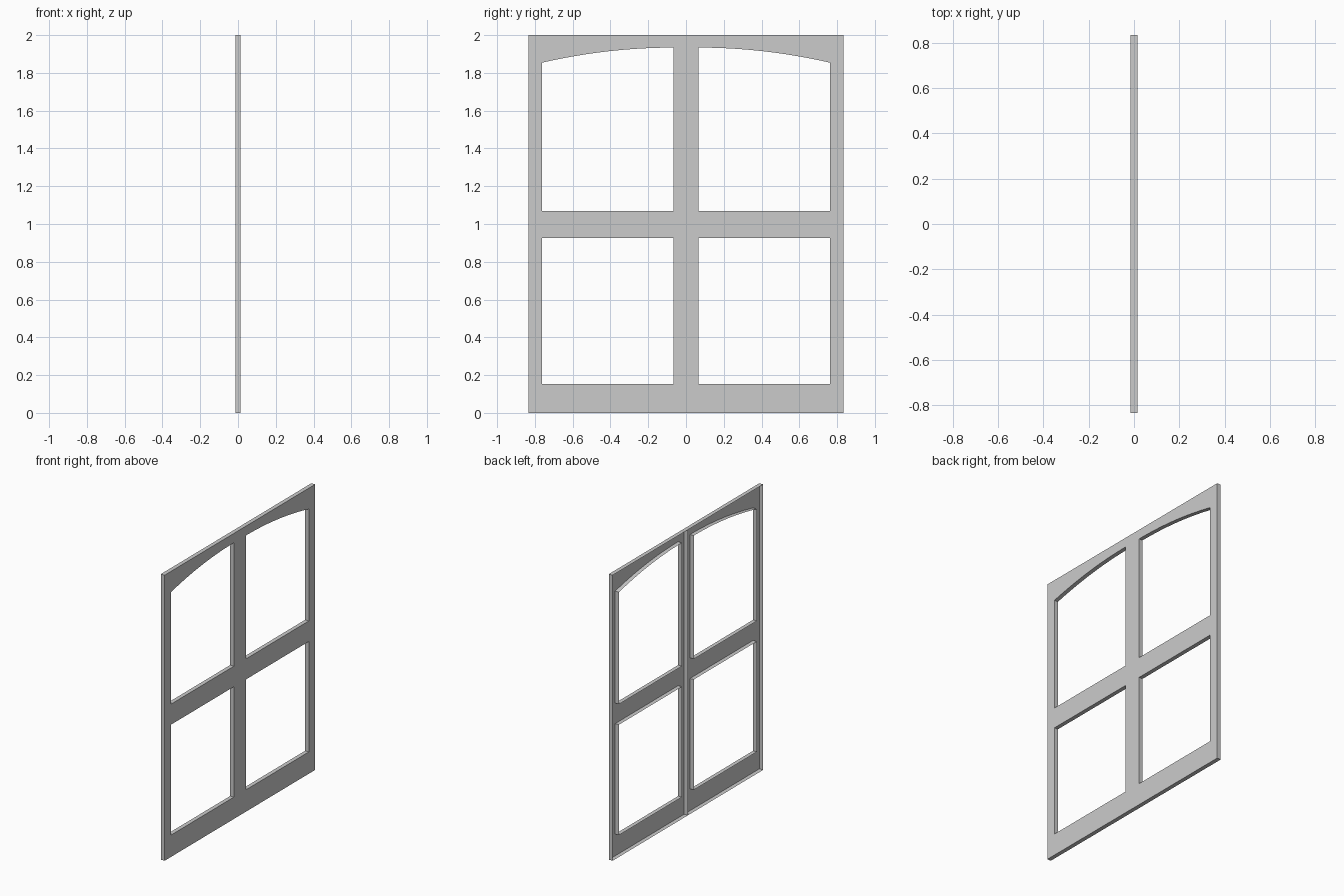
import bpy, bmesh

if "Cube" in bpy.data.objects:
    bpy.data.objects.remove(bpy.data.objects["Cube"])

W, H, T = 0.833, 2.0, 0.0145          # half width, height, half thickness
Y0, Y1 = 0.066, 0.763                 # opening sides
ARCH_LOW, ARCH_TOP, STEPS = 1.854, 1.934, 16


def make_object(name, bm):
    mesh = bpy.data.meshes.new(name)
    bm.to_mesh(mesh)
    bm.free()
    obj = bpy.data.objects.new(name, mesh)
    bpy.context.collection.objects.link(obj)
    return obj


def add_loop(bm, points):
    verts = [bm.verts.new((T, y, z)) for y, z in points]
    return [bm.edges.new((verts[i - 1], v)) for i, v in enumerate(verts)]


# Outlines of one leaf: outer edge, lower opening, arched upper opening
outer = [(0, 0), (W, 0), (W, H), (0, H)]
lower = [(Y0, 0.153), (Y1, 0.153), (Y1, 0.926), (Y0, 0.926)]
upper = [(Y0, 1.07), (Y1, 1.07)]
for i in range(STEPS + 1):
    t = 1 - i / STEPS
    upper.append((Y0 + (Y1 - Y0) * t, ARCH_TOP - (ARCH_TOP - ARCH_LOW) * t * t))

# Front sheet with openings
bm = bmesh.new()
edges = add_loop(bm, outer) + add_loop(bm, lower) + add_loop(bm, upper)
bmesh.ops.triangle_fill(bm, edges=edges, use_beauty=True, normal=(1, 0, 0))

# Flanges folded back around the rim and the openings (back stays open)
rim = [e for e in bm.edges if e.is_boundary and any(v.co.y > 1e-4 for v in e.verts)]
result = bmesh.ops.extrude_edge_only(bm, edges=rim)
for v in result["geom"]:
    if isinstance(v, bmesh.types.BMVert):
        v.co.x = -T
bmesh.ops.recalc_face_normals(bm, faces=bm.faces[:])
sheet = next(f for f in bm.faces if all(v.co.x > 0 for v in f.verts))
if sheet.normal.x < 0:
    bmesh.ops.reverse_faces(bm, faces=bm.faces[:])
bmesh.ops.dissolve_limit(bm, angle_limit=0.001, verts=bm.verts[:], edges=bm.edges[:])
door = make_object("double_door_frame", bm)

# Second leaf
mirror = door.modifiers.new("mirror", "MIRROR")
mirror.use_axis = (False, True, False)
mirror.use_clip = True

# Web behind the meeting line of the two leaves
bm = bmesh.new()
bm.faces.new([bm.verts.new((x, 0, z)) for x, z in ((-T, 0), (T, 0), (T, H), (-T, H))])
make_object("centre_web", bm)
